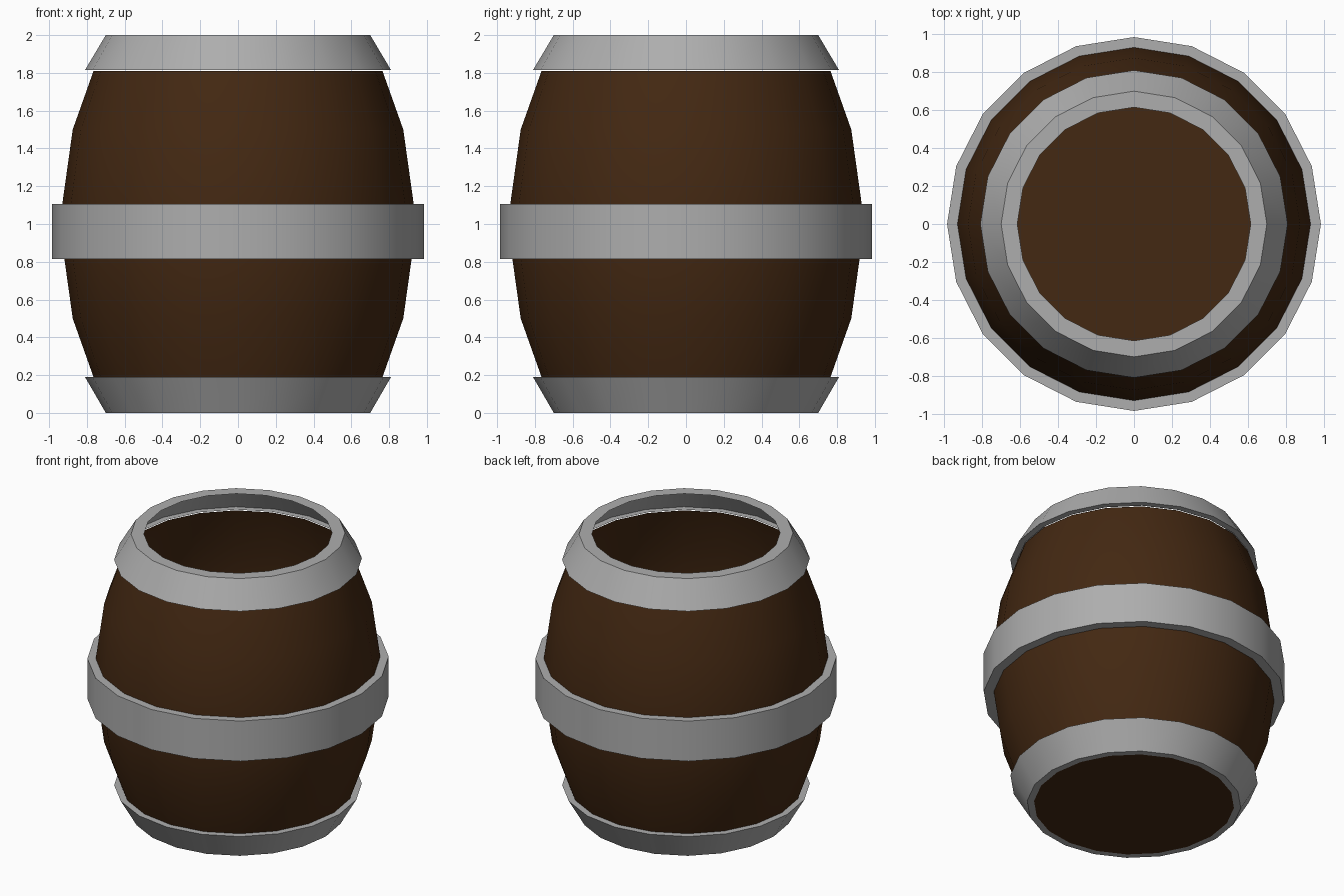
import bpy
import bmesh
from math import cos, sin, pi, radians

SIDES = 20

cube = bpy.data.objects.get("Cube")
if cube:
    bpy.data.objects.remove(cube, do_unlink=True)


def make_material(name, color):
    mat = bpy.data.materials.new(name)
    mat.use_nodes = True
    mat.diffuse_color = color
    mat.node_tree.nodes["Principled BSDF"].inputs["Base Color"].default_value = color
    return mat


wood = make_material("dark_brown_wood", (0.056, 0.021, 0.006, 1))
iron = make_material("grey_iron", (0.42, 0.42, 0.42, 1))


def lathe(name, profile, mat, cap_start=False):
    """Spin an (radius, height) profile, listed bottom to top, around z."""
    bm = bmesh.new()
    rings = []
    for r, z in profile:
        rings.append([bm.verts.new((r * cos(2 * pi * i / SIDES),
                                    r * sin(2 * pi * i / SIDES), z))
                      for i in range(SIDES)])
    for low, high in zip(rings, rings[1:]):
        for i in range(SIDES):
            j = (i + 1) % SIDES
            bm.faces.new((low[i], low[j], high[j], high[i]))
    if cap_start:
        bm.faces.new(rings[0][::-1])
    mesh = bpy.data.meshes.new(name)
    bm.to_mesh(mesh)
    bm.free()
    mesh.materials.append(mat)
    obj = bpy.data.objects.new(name, mesh)
    bpy.context.collection.objects.link(obj)
    bpy.ops.object.select_all(action="DESELECT")
    obj.select_set(True)
    bpy.context.view_layer.objects.active = obj
    bpy.ops.object.shade_smooth_by_angle(angle=radians(30))
    return obj


# Bulging staves, symmetric about mid height
lower = [(0.765, 0.19), (0.875, 0.5)]
upper = [(r, 2 - z) for r, z in reversed(lower)]
lathe("barrel_staves", lower + [(0.945, 1.0)] + upper, wood)

# Flat floor, seen from below and through the open top
lathe("barrel_floor", [(0.655, 0), (0.656, 0.002)], wood, cap_start=True)

# Sloping end hoops and straight middle hoop
lathe("bottom_hoop", [(0.655, 0), (0.70, 0), (0.81, 0.19), (0.765, 0.19)], iron)
lathe("middle_hoop", [(0.915, 0.815), (0.985, 0.815), (0.985, 1.105), (0.925, 1.105)], iron)
lathe("top_hoop", [(0.765, 1.815), (0.81, 1.815), (0.70, 2), (0.615, 2)], iron)
